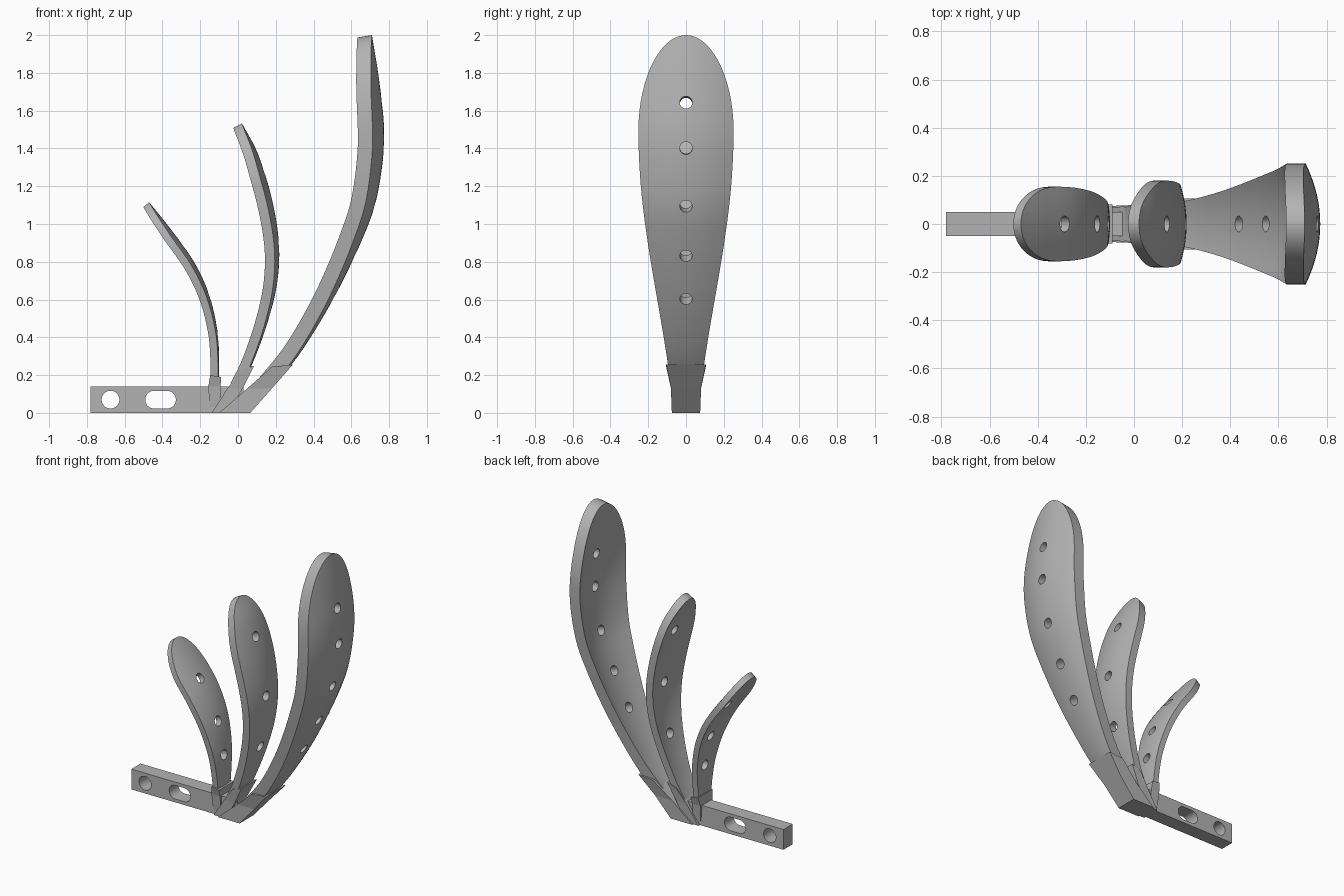
import bpy, bmesh, math
from mathutils import Vector

cube = bpy.data.objects.get("Cube")
if cube:
    bpy.data.objects.remove(cube)

gray = bpy.data.materials.new("plain_gray")
gray.use_nodes = True
COLOR = (0.45, 0.45, 0.45, 1)
gray.diffuse_color = COLOR
gray.node_tree.nodes["Principled BSDF"].inputs["Base Color"].default_value = COLOR


def make_object(name, bm):
    bmesh.ops.remove_doubles(bm, verts=bm.verts, dist=1e-5)
    bmesh.ops.recalc_face_normals(bm, faces=bm.faces)
    mesh = bpy.data.meshes.new(name)
    bm.to_mesh(mesh)
    bm.free()
    mesh.materials.append(gray)
    obj = bpy.data.objects.new(name, mesh)
    bpy.context.collection.objects.link(obj)
    return obj


def smooth(obj):
    for p in obj.data.polygons:
        p.use_smooth = True
    obj.data.set_sharp_from_angle(angle=math.radians(35))


def cut(obj, bm):
    """Subtract a bmesh from an object and bake the result."""
    cutter = make_object("hole_cutter", bm)
    cutter.hide_render = True
    mod = obj.modifiers.new("holes", 'BOOLEAN')
    mod.operation, mod.solver, mod.object = 'DIFFERENCE', 'EXACT', cutter
    bpy.context.view_layer.update()
    deps = bpy.context.evaluated_depsgraph_get()
    baked = bpy.data.meshes.new_from_object(obj.evaluated_get(deps))
    obj.modifiers.clear()
    obj.data = baked
    bpy.data.objects.remove(cutter)


def add_loft(bm, rings):
    """Skin closed rings of points and cap both ends."""
    loops = [[bm.verts.new(p) for p in ring] for ring in rings]
    n = len(loops[0])
    for a, b in zip(loops, loops[1:]):
        for i in range(n):
            j = (i + 1) % n
            bm.faces.new((a[i], a[j], b[j], b[i]))
    bm.faces.new(loops[0])
    bm.faces.new(loops[-1])


def add_hole(bm, center, axis, radius, length, stretch=0.0):
    """Round or slotted cutter; stretch separates the ends along x."""
    u = axis.cross(Vector((0, 1, 0)))
    if u.length < 0.1:
        u = Vector((1, 0, 0))
    u.normalize()
    v = axis.cross(u)
    ring = []
    for i in range(32):
        a = 2 * math.pi * (i + 0.5) / 32
        side = math.copysign(stretch, math.cos(a))
        ring.append(center + u * (radius * math.cos(a) + side) + v * radius * math.sin(a))
    add_loft(bm, [[p + axis * d for p in ring] for d in (-length, length)])


class Path:
    """Smooth curve in the xz plane, sampled by arc length."""

    def __init__(self, pts):
        p = [Vector((x, 0, z)) for x, z in pts]
        p = [2 * p[0] - p[1]] + p + [2 * p[-1] - p[-2]]
        self.s = []
        for a, b, c, d in zip(p, p[1:], p[2:], p[3:]):
            for k in range(24):
                t = k / 24
                self.s.append(0.5 * (2 * b + (c - a) * t + (2 * a - 5 * b + 4 * c - d) * t * t
                                     + (3 * b - a - 3 * c + d) * t ** 3))
        self.s.append(p[-2])
        self.d = [0]
        for a, b in zip(self.s, self.s[1:]):
            self.d.append(self.d[-1] + (b - a).length)

    def frame(self, u):
        want = u * self.d[-1]
        i = next((k for k in range(1, len(self.d)) if self.d[k] >= want), len(self.d) - 1)
        t = (want - self.d[i - 1]) / (self.d[i] - self.d[i - 1])
        lo, hi = max(i - 4, 0), min(i + 3, len(self.s) - 1)
        tan = (self.s[hi] - self.s[lo]).normalized()
        return self.s[i - 1].lerp(self.s[i], t), Vector((tan.z, 0, -tan.x))

    def at_height(self, z):
        return self.frame(next(k / 500 for k in range(501) if self.frame(k / 500)[0].z >= z))


def half_width(u, widest, w_base, w_max):
    if u > widest:
        return w_max * math.sqrt(max(0, 1 - ((u - widest) / (1 - widest)) ** 2))
    v = 1 - u / widest
    ease = 0.5 * math.cos(v * math.pi / 2) + 0.25 * (1 + math.cos(v * math.pi))
    return w_base + (w_max - w_base) * ease


def blade(name, pts, thick, w_base, w_max, holes, widest=0.75, cup=0.96):
    path = Path(pts)
    us = [widest * k / 28 for k in range(28)]
    us += [widest + (1 - widest) * math.sin(math.pi / 2 * k / 20) for k in range(21)]
    cols = 16
    bm = bmesh.new()
    outer, inner = [], []
    for u in us:
        p, n = path.frame(u)
        w = half_width(u, widest, w_base, w_max)
        for sheet, depth in ((outer, 0), (inner, thick)):
            row = []
            for c in range(cols + 1):
                y = w * (2 * c / cols - 1)
                row.append(bm.verts.new(p - n * (cup * y * y + depth) + Vector((0, y, 0))))
            sheet.append(row)
    # cupped faces, then the rim along both sides, then root and tip
    for i in range(len(us) - 1):
        for sheet in (outer, inner):
            for c in range(cols):
                bm.faces.new((sheet[i][c], sheet[i][c + 1], sheet[i + 1][c + 1], sheet[i + 1][c]))
        for c in (0, cols):
            bm.faces.new((outer[i][c], outer[i + 1][c], inner[i + 1][c], inner[i][c]))
    for i in (0, -1):
        for c in range(cols):
            bm.faces.new((outer[i][c], outer[i][c + 1], inner[i][c + 1], inner[i][c]))
    bmesh.ops.dissolve_degenerate(bm, dist=1e-5, edges=bm.edges)
    obj = make_object(name, bm)
    cutters = bmesh.new()
    for z in holes:
        p, n = path.at_height(z)
        add_hole(cutters, p - n * thick / 2, n, 0.033, thick * 1.5)
    cut(obj, cutters)
    smooth(obj)


def socket(name, sections):
    """Flared holder; each section is left point, right point, half width."""
    bm = bmesh.new()
    add_loft(bm, [[(x0, -w, z0), (x1, -w, z1), (x1, w, z1), (x0, w, z0)]
                  for (x0, z0), (x1, z1), w in sections])
    make_object(name, bm)


# Three curved blades
blade("tall_blade",
      [(.18, .135), (.31, .29), (.434, .48), (.54, .67), (.645, .89), (.725, 1.1),
       (.767, 1.34), (.772, 1.53), (.746, 1.77), (.709, 2.0)],
      0.078, 0.08, 0.252, (1.64, 1.40, 1.09, .83, .60))
blade("middle_blade",
      [(.01, .13), (.074, .255), (.153, .467), (.206, .68), (.217, .89), (.18, 1.13),
       (.106, 1.37), (.021, 1.533)],
      0.052, 0.07, 0.18, (1.28, .89, .53))
blade("short_blade",
      [(-.102, .12), (-.1, .28), (-.11, .44), (-.153, .626), (-.233, .8),
       (-.354, .97), (-.47, 1.115)],
      0.04, 0.062, 0.155, (.88, .62, .4))

# Sockets that hold the blade roots
socket("tall_socket", [((-.1, 0), (.065, 0), .075), ((.05, .13), (.18, .13), .08),
                       ((.18, .245), (.29, .255), .105)])
socket("middle_socket", [((-.14, 0), (-.05, 0), .065), ((-.055, .13), (.025, .13), .072),
                         ((.015, .225), (.085, .25), .085)])
socket("short_socket", [((-.15, .03), (-.09, .03), .055), ((-.157, .14), (-.092, .14), .065),
                        ((-.147, .2), (-.09, .19), .08)])

# Mounting bar with a round hole and a slot
bm = bmesh.new()
add_loft(bm, [[(x, -.05, 0), (x, .05, 0), (x, .05, .14), (x, -.05, .14)] for x in (-.78, .03)])
bar = make_object("mounting_bar", bm)
cutters = bmesh.new()
across = Vector((0, 1, 0))
add_hole(cutters, Vector((-.675, 0, .07)), across, 0.047, 0.1)
add_hole(cutters, Vector((-.41, 0, .07)), across, 0.047, 0.1, stretch=0.034)
cut(bar, cutters)
smooth(bar)
